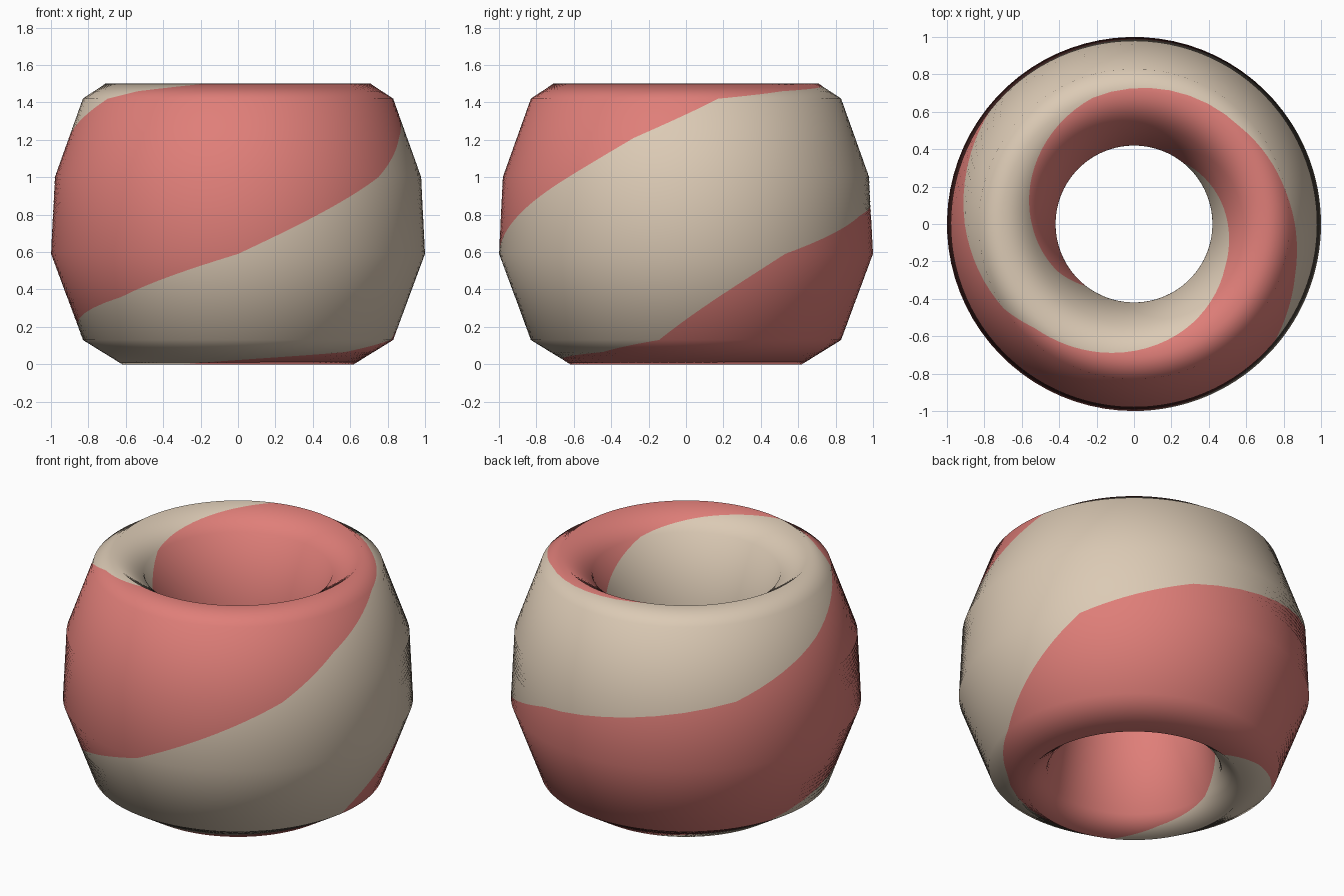
import bpy, math
from mathutils import Vector

if "Cube" in bpy.data.objects:
    bpy.data.objects.remove(bpy.data.objects["Cube"])

# Cross-section of the ring (radius, height): up the outside, down the hole
PROFILE = [(.62, 0), (.83, .13), (1.0, .59), (.98, 1.0), (.83, 1.42),
           (.71, 1.5), (.54, 1.38), (.42, 1.0), (.42, .5), (.5, .1)]
# Angles (degrees) where the cream band starts and ends, at every half segment
BAND = [(-255, -118), (-230, -38), (-200, -10), (-133, 11), (-90, 32),
        (-65, 70), (-40, 142), (-18, 180), (12, 213), (42, 226),
        (108, 255), (145, 296), (183, 334), (212, 375), (232, 412),
        (265, 440), (300, 470), (360, 500), (425, 536), (452, 575),
        (465, 602)]
SUB = 16      # rows per profile segment
COLS = 52     # columns in each colour band


def material(name, rgb):
    m = bpy.data.materials.new(name)
    m.diffuse_color = (*rgb, 1)
    m.use_nodes = True
    m.node_tree.nodes["Principled BSDF"].inputs["Base Color"].default_value = m.diffuse_color
    return m


def lerp(a, b, t):
    return Vector(a).lerp(Vector(b), t)


# Smooth normals at the corners of the cross-section
n = len(PROFILE)
edge_n = []
for k in range(n):
    d = Vector(PROFILE[(k + 1) % n]) - Vector(PROFILE[k])
    edge_n.append(Vector((d.y, -d.x)).normalized())
corner_n = [(edge_n[k - 1] + edge_n[k]).normalized() for k in range(n)]

# Rows follow the cross-section, columns follow the spiral band edges
rows, width = n * SUB, 2 * COLS
verts, normals = [], []
for i in range(rows):
    k, t = i // SUB, (i % SUB) / SUB
    r, z = lerp(PROFILE[k], PROFILE[(k + 1) % n], t)
    nr, nz = lerp(corner_n[k], corner_n[(k + 1) % n], t).normalized()
    h = 2 * i / SUB
    start, end = lerp(BAND[int(h)], BAND[int(h) + 1], h - int(h))
    for j in range(width):
        if j < COLS:
            a = start + (end - start) * j / COLS
        else:
            a = end + (start + 360 - end) * (j - COLS) / COLS
        c, s = math.cos(math.radians(a)), math.sin(math.radians(a))
        verts.append((r * c, r * s, z))
        normals.append((nr * c, nr * s, nz))

faces = []
for i in range(rows):
    for j in range(width):
        a, b = i * width, ((i + 1) % rows) * width
        j2 = (j + 1) % width
        faces.append((a + j, a + j2, b + j2, b + j))

# Striped ring bead
mesh = bpy.data.meshes.new("striped_ring")
mesh.from_pydata(verts, [], faces)
mesh.materials.append(material("cream", (.71, .59, .46)))
mesh.materials.append(material("coral_red", (.74, .21, .19)))
for idx, p in enumerate(mesh.polygons):
    p.material_index = 0 if idx % width < COLS else 1
    p.use_smooth = True
mesh.update()
mesh.normals_split_custom_set_from_vertices(normals)
ring = bpy.data.objects.new("striped_ring", mesh)
bpy.context.collection.objects.link(ring)
